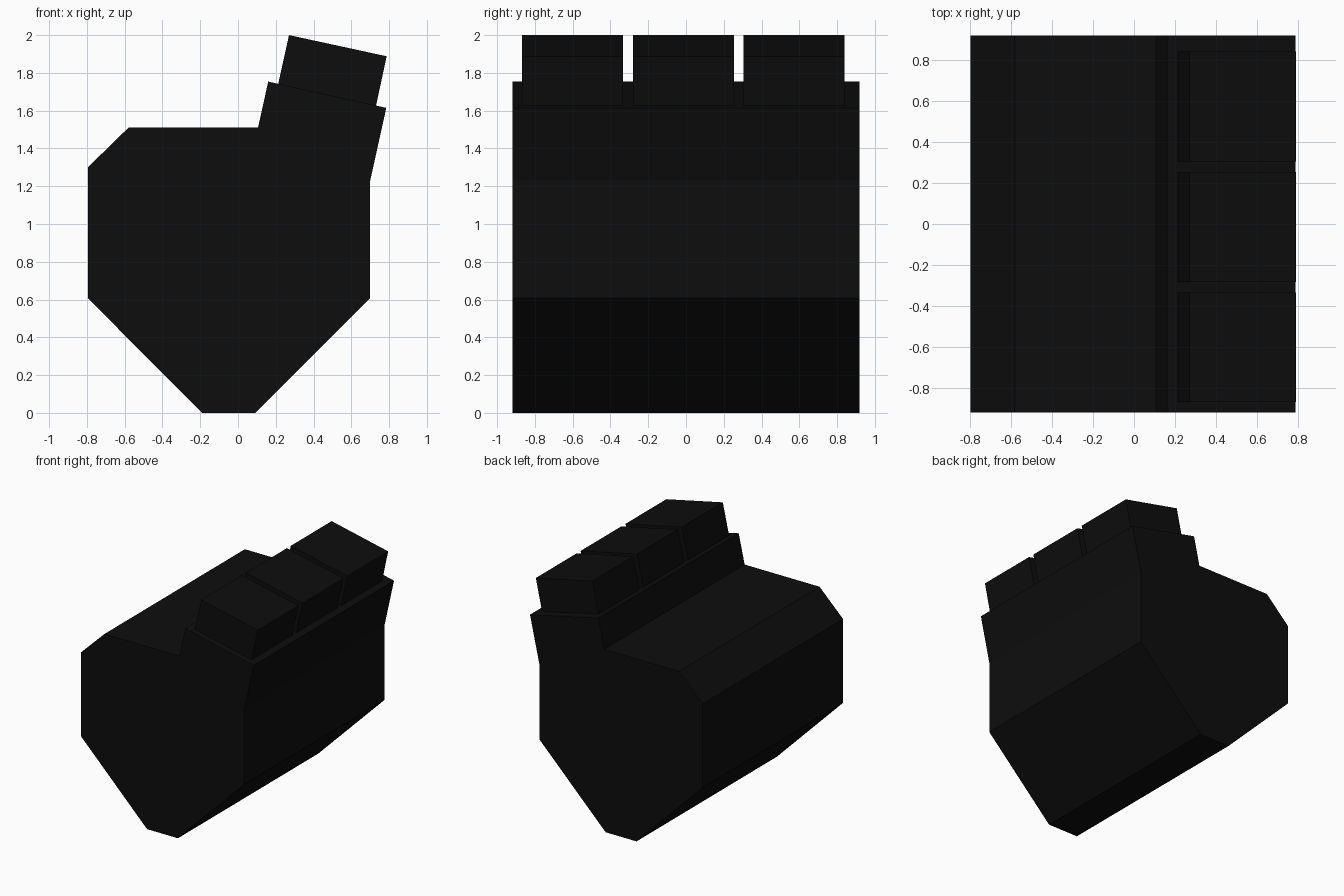
import bpy

if "Cube" in bpy.data.objects:
    bpy.data.objects.remove(bpy.data.objects["Cube"])

black = bpy.data.materials.new("matte_black")
black.diffuse_color = (0.004, 0.004, 0.004, 1)
black.use_nodes = True
black.node_tree.nodes["Principled BSDF"].inputs["Base Color"].default_value = black.diffuse_color


def prism(name, profile, y0, y1):
    """Extrude an x-z profile (counter-clockwise seen from the front) along y."""
    n = len(profile)
    verts = [(x, y, z) for y in (y0, y1) for x, z in profile]
    faces = [tuple(range(n)), tuple(reversed(range(n, 2 * n)))]
    faces += [(i, i + n, (i + 1) % n + n, (i + 1) % n) for i in range(n)]
    mesh = bpy.data.meshes.new(name)
    mesh.from_pydata(verts, [], faces)
    mesh.materials.append(black)
    obj = bpy.data.objects.new(name, mesh)
    bpy.context.collection.objects.link(obj)
    return obj


# Faceted housing with the tilted raised shoulder
prism("housing", [(-0.19, 0), (0.093, 0), (0.70, 0.607), (0.70, 1.23),
                  (0.785, 1.615), (0.16, 1.754), (0.106, 1.51),
                  (-0.58, 1.51), (-0.795, 1.30), (-0.795, 0.607)],
      -0.918, 0.918)

# Three tilted blocks on the shoulder, sunk slightly into it
block = [(0.211, 1.733), (0.729, 1.618), (0.787, 1.888), (0.27, 2.0)]
for i in range(3):
    y0 = -0.867 + 0.586 * i
    prism(f"top_block_{i + 1}", block, y0, y0 + 0.534)
